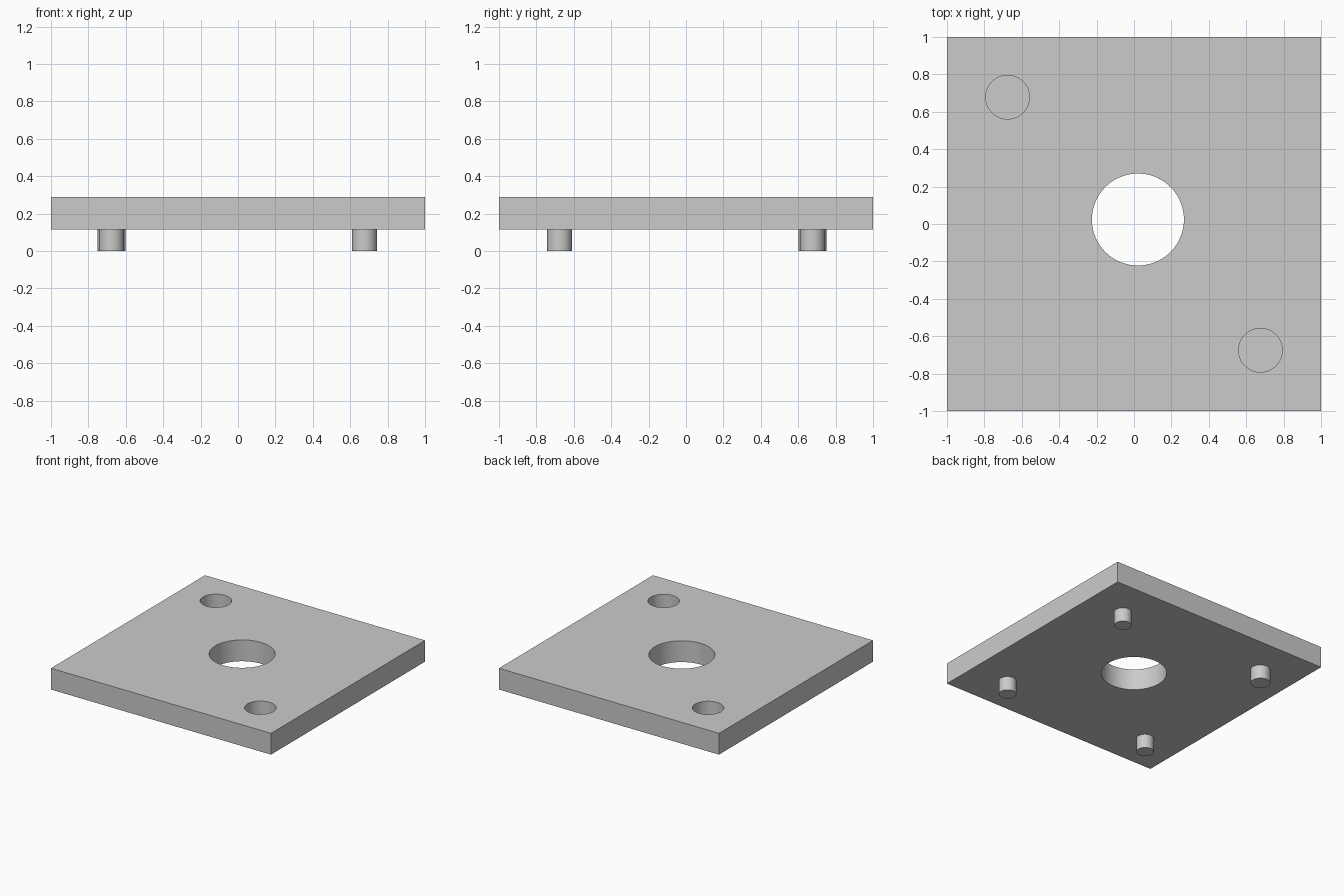
import bpy
import math

cube = bpy.data.objects.get("Cube")
if cube:
    bpy.data.objects.remove(cube, do_unlink=True)

BOTTOM, TOP = 0.115, 0.29
POCKET_DEPTH = 0.117

grey = bpy.data.materials.new("light grey")
grey.use_nodes = True
color = (0.6, 0.6, 0.6, 1)
grey.diffuse_color = color
grey.node_tree.nodes["Principled BSDF"].inputs["Base Color"].default_value = color


def cylinder(name, x, y, radius, z0, z1):
    bpy.ops.mesh.primitive_cylinder_add(
        vertices=64, radius=radius, depth=z1 - z0, location=(x, y, (z0 + z1) / 2))
    obj = bpy.context.object
    obj.name = name
    obj.data.materials.append(grey)
    return obj


def smooth(obj):
    bpy.ops.object.select_all(action='DESELECT')
    obj.select_set(True)
    bpy.context.view_layer.objects.active = obj
    bpy.ops.object.shade_smooth_by_angle(angle=math.radians(30))


# Square plate
bpy.ops.mesh.primitive_cube_add(size=1, location=(0, 0, (BOTTOM + TOP) / 2))
plate = bpy.context.object
plate.name = "plate"
plate.scale = (2, 2, TOP - BOTTOM)
bpy.ops.object.transform_apply(location=False, rotation=False, scale=True)
plate.data.materials.append(grey)

# Through hole near the middle, and two blind pockets on one diagonal
cutters = [
    cylinder("centre_hole_cutter", 0.021, 0.024, 0.246, 0, 0.5),
    cylinder("back_pocket_cutter", -0.676, 0.678, 0.117, TOP - POCKET_DEPTH, 0.5),
    cylinder("front_pocket_cutter", 0.676, -0.675, 0.117, TOP - POCKET_DEPTH, 0.5),
]
for cutter in cutters:
    cutter.hide_render = True
    bpy.context.view_layer.objects.active = plate
    cut = plate.modifiers.new("cut", 'BOOLEAN')
    cut.operation = 'DIFFERENCE'
    cut.solver = 'EXACT'
    cut.object = cutter
    bpy.ops.object.modifier_apply(modifier=cut.name)
    bpy.data.objects.remove(cutter, do_unlink=True)
smooth(plate)

# Four pegs underneath; the back right one is thicker
for side, sx in (("left", 1), ("right", -1)):
    for end, sy in (("front", -1), ("back", 1)):
        radius = 0.075 if (sx, sy) == (-1, 1) else 0.066
        smooth(cylinder(f"{end}_{side}_peg", sx * 0.676, sy * 0.676,
                        radius, 0, BOTTOM + 0.01))
